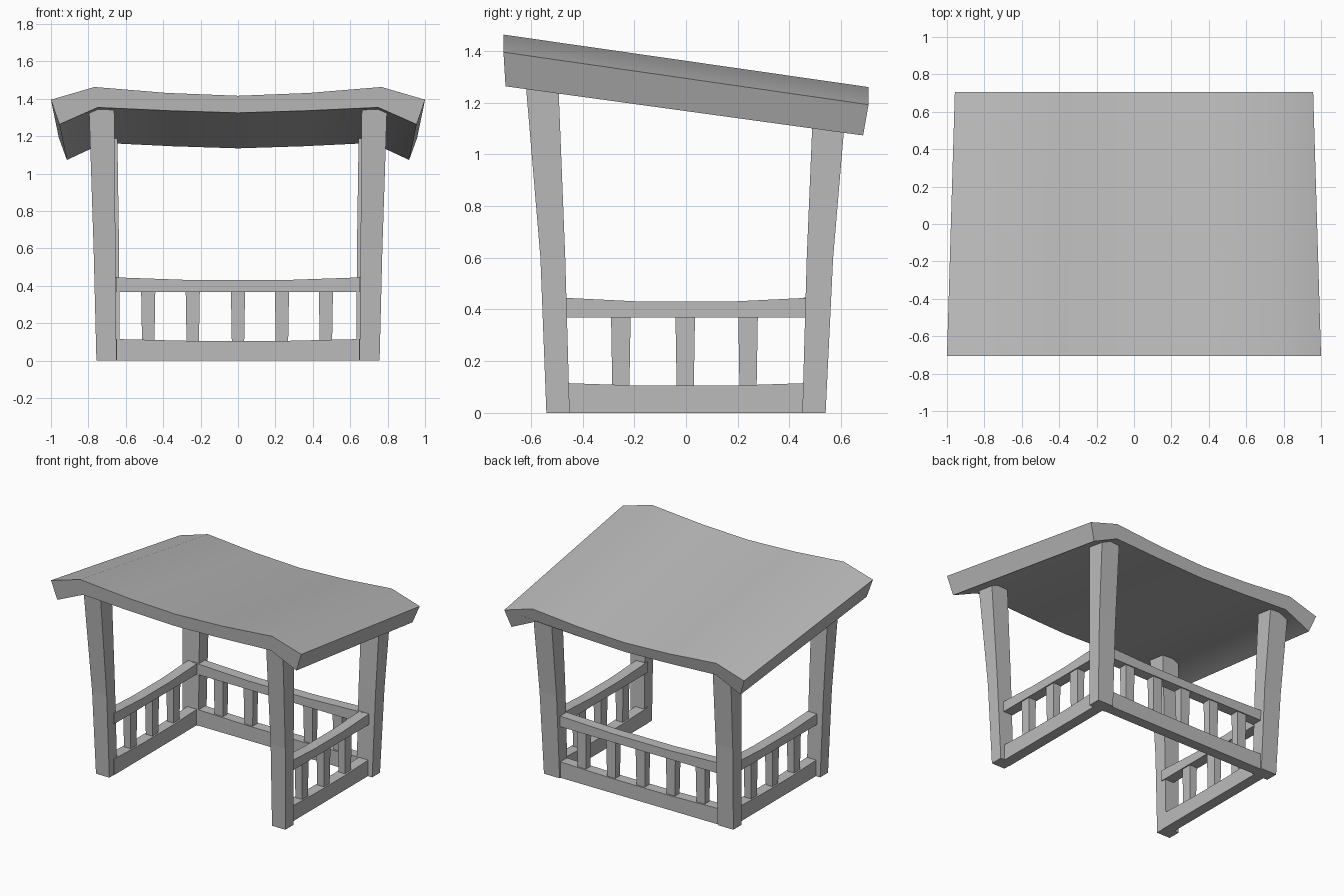
import bpy, bmesh, math

cube = bpy.data.objects.get("Cube")
if cube:
    bpy.data.objects.remove(cube, do_unlink=True)

grey = bpy.data.materials.new("plain_grey")
grey.use_nodes = True
colour = (0.5, 0.5, 0.5, 1)
grey.diffuse_color = colour
grey.node_tree.nodes["Principled BSDF"].inputs["Base Color"].default_value = colour


def loft(name, rings, smooth=False):
    """Skin a list of equal-length closed rings and cap both ends."""
    bm = bmesh.new()
    rows = [[bm.verts.new(p) for p in ring] for ring in rings]
    n = len(rows[0])
    for a, b in zip(rows, rows[1:]):
        for i in range(n):
            j = (i + 1) % n
            bm.faces.new((a[i], a[j], b[j], b[i]))
    bm.faces.new(rows[0])
    bm.faces.new(rows[-1])
    bmesh.ops.recalc_face_normals(bm, faces=bm.faces)
    mesh = bpy.data.meshes.new(name)
    bm.to_mesh(mesh)
    bm.free()
    mesh.materials.append(grey)
    obj = bpy.data.objects.new(name, mesh)
    bpy.context.collection.objects.link(obj)
    if smooth:
        bpy.ops.object.select_all(action='DESELECT')
        obj.select_set(True)
        bpy.context.view_layer.objects.active = obj
        bpy.ops.object.shade_smooth_by_angle(angle=math.radians(30))
    return obj


def rect(x0, x1, y0, y1, z):
    return [(x0, y0, z), (x1, y0, z), (x1, y1, z), (x0, y1, z)]


# Sagging roof slab, narrower and lower at the back
def mirrored(half):
    return [(-x, z) for x, z in half] + [(x, z) for x, z in half[-2::-1]]


top = mirrored([(1.0, 1.395), (0.767, 1.463), (0.377, 1.431), (0, 1.416)])
under = mirrored([(0.955, 1.263), (0.75, 1.354), (0.36, 1.336), (0, 1.325)])


def roof_ring(y_top, y_under, scale, drop_top, drop_under):
    return ([(x * scale, y_top, z - drop_top) for x, z in top]
            + [(x * scale, y_under, z - drop_under) for x, z in under[::-1]])


loft("roof", [roof_ring(-0.706, -0.698, 1, 0, 0),
              roof_ring(0.706, 0.685, 0.958, 0.203, 0.19)], smooth=True)

# Corner posts, flaring outwards: inner x, outer x, inner y, outer y, z
front_post = [(0.65, 0.757, 0.45, 0.54, 0), (0.655, 0.772, 0.467, 0.563, 0.6),
              (0.662, 0.797, 0.497, 0.627, 1.36)]
back_post = [(0.632, 0.757, 0.45, 0.54, 0), (0.636, 0.772, 0.467, 0.569, 0.6),
             (0.645, 0.79, 0.492, 0.62, 1.2)]
for side, s in (("left", 1), ("right", -1)):
    for end, t, post in (("front", -1, front_post), ("back", 1, back_post)):
        loft(f"{end}_{side}_post",
             [rect(s * a, s * b, t * c, t * d, z) for a, b, c, d, z in post])


# Railings: sagging rails and tapered balusters, laid out along one axis
def railing(name, place, half, centres):
    stations = [-half, -half / 3, half / 3, half]
    for part, low, mid, end, w in (("lower_rail", 0, 0.105, 0.116, 0.038),
                                   ("upper_rail", 0.368, 0.43, 0.446, 0.038)):
        rings = []
        for u in stations:
            high = end if abs(u) == half else mid
            rings.append([place(u, v, z) for v, z in
                          ((-w, low), (w, low), (w, high), (-w, high))])
        loft(f"{name}_{part}", rings)
    for i, c in enumerate(centres):
        rings = []
        for z, w, d in ((0.09, 0.033, 0.026), (0.385, 0.038, 0.03)):
            rings.append([place(c + a * w, b * d, z) for a, b in
                          ((-1, -1), (1, -1), (1, 1), (-1, 1))])
        loft(f"{name}_baluster_{i + 1}", rings)


railing("back", lambda u, v, z: (u, 0.492 + v, z), 0.68,
        [-0.48, -0.242, 0, 0.235, 0.47])
for side, s in (("left", 1), ("right", -1)):
    railing(side, lambda u, v, z: (s * (0.685 + v), u, z), 0.49,
            [-0.252, -0.003, 0.24])
